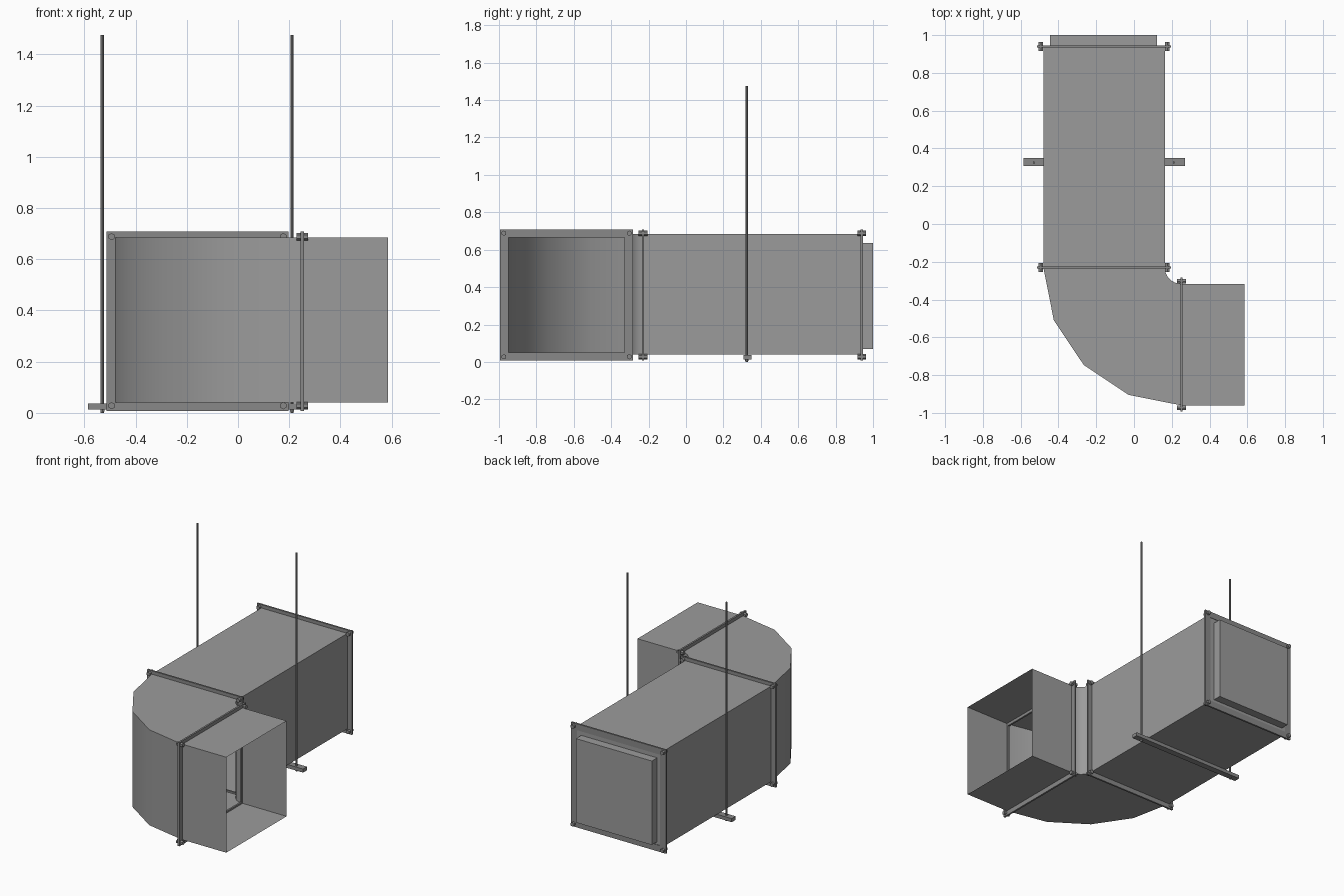
import bpy, bmesh
from math import sin, cos, pi, radians
from mathutils import Matrix, Vector

if "Cube" in bpy.data.objects:
    bpy.data.objects.remove(bpy.data.objects["Cube"])

Z0, Z1 = 0.04, 0.685          # duct bottom and top
ZC = 0.358                    # flange centre height
XL, XR = -0.48, 0.163         # long run sides
YF, YN = -0.96, -0.317        # short outlet sides
CX, CY = 0.25, -0.23          # elbow turning centre


def material(name, v):
    m = bpy.data.materials.new(name)
    m.diffuse_color = (v, v, v, 1)
    m.use_nodes = True
    m.node_tree.nodes["Principled BSDF"].inputs["Base Color"].default_value = m.diffuse_color
    return m


SHEET = material("sheet_metal", 0.33)
STEEL = material("dark_steel", 0.25)


def finish(name, bm, mat=STEEL, smooth=False):
    bmesh.ops.recalc_face_normals(bm, faces=bm.faces)
    me = bpy.data.meshes.new(name)
    bm.to_mesh(me)
    bm.free()
    me.materials.append(mat)
    ob = bpy.data.objects.new(name, me)
    bpy.context.collection.objects.link(ob)
    if smooth:
        bpy.ops.object.select_all(action='DESELECT')
        ob.select_set(True)
        bpy.context.view_layer.objects.active = ob
        bpy.ops.object.shade_smooth_by_angle(angle=radians(30))
    return ob


def duct(name, outer, inner, smooth=False):
    """Sheet-metal tube, open at both ends, between two plan outlines."""
    bm = bmesh.new()
    lo, hi = [[[bm.verts.new((*p, z)) for p in line] for line in (outer, inner)]
              for z in (Z0, Z1)]
    for a, b in zip(lo, hi):
        for k in range(len(a) - 1):
            bm.faces.new((a[k], a[k + 1], b[k + 1], b[k]))
    for o, i in (lo, hi):
        bm.faces.new(o + i[::-1])
    # orient away from the tube's inside: floor down, lid up, walls outward
    return finish(name, bm, SHEET, smooth)


def box(name, x, y, z, mat=STEEL):
    bm = bmesh.new()
    m = Matrix.Translation(((x[0] + x[1]) / 2, (y[0] + y[1]) / 2, (z[0] + z[1]) / 2))
    m = m @ Matrix.Diagonal((x[1] - x[0], y[1] - y[0], z[1] - z[0], 1))
    bmesh.ops.create_cube(bm, size=1, matrix=m)
    return finish(name, bm, mat)


def cylinder(name, centre, r, depth, sides, rot=Matrix()):
    bm = bmesh.new()
    bmesh.ops.create_cone(bm, cap_ends=True, segments=sides, radius1=r, radius2=r,
                          depth=depth, matrix=Matrix.Translation(centre) @ rot)
    return finish(name, bm)


def flange(name, centre, turn=0):
    """Thin rectangular frame in the local XZ plane, with a bolt in each corner."""
    place = Matrix.Translation(centre) @ Matrix.Rotation(turn, 4, 'Z')
    corners = [(-1, -1), (1, -1), (1, 1), (-1, 1)]
    bm = bmesh.new()
    outer = [bm.verts.new((sx * 0.355, -0.006, sz * 0.35)) for sx, sz in corners]
    inner = [bm.verts.new((sx * 0.311, -0.006, sz * 0.307)) for sx, sz in corners]
    faces = [bm.faces.new((outer[k], outer[(k + 1) % 4], inner[(k + 1) % 4], inner[k]))
             for k in range(4)]
    ext = bmesh.ops.extrude_face_region(bm, geom=faces, use_keep_orig=True)
    bmesh.ops.translate(bm, vec=(0, 0.012, 0),
                        verts=[v for v in ext['geom'] if isinstance(v, bmesh.types.BMVert)])
    bm.transform(place)
    finish(name, bm)
    rot = Matrix.Rotation(turn, 4, 'Z') @ Matrix.Rotation(pi / 2, 4, 'X')
    for k, (sx, sz) in enumerate(corners):
        cylinder(f"{name}_bolt_{k}", place @ Vector((sx * 0.335, 0, sz * 0.33)),
                 0.014, 0.046, 6, rot)


def arc(r, n):
    return [(CX + r * cos(pi + k * pi / 2 / n), CY + r * sin(pi + k * pi / 2 / n))
            for k in range(n + 1)]


# Sheet-metal runs: faceted outer bend, finer inner bend
duct("straight_duct", [(XL, 0.94), (XL, CY)], [(XR, 0.94), (XR, CY)])
duct("elbow_duct", arc(0.73, 4), arc(0.087, 8), smooth=True)
duct("outlet_duct", [(CX, YF), (0.585, YF)], [(CX, YN), (0.585, YN)])

# Bolted flanges at the joints
xc, yc = (XL + XR) / 2, (YF + YN) / 2
flange("rear_flange", (xc, 0.94, ZC), 0)
flange("elbow_flange", (xc, CY, ZC), 0)
flange("outlet_flange", (CX + 0.001, yc, ZC), pi / 2)

# Closing plate and raised panel at the rear end
box("end_plate", (XL + 0.003, XR - 0.003), (0.937, 0.943), (Z0 + 0.003, Z1 - 0.003), SHEET)
box("end_cap", (-0.445, 0.122), (0.94, 1.0), (0.07, 0.637), SHEET)

# Ceiling hanger: cross bar, threaded rods and nuts
box("hanger_bar", (-0.586, 0.271), (0.307, 0.349), (0.013, 0.037))
for side, x in (("left", -0.53), ("right", 0.211)):
    cylinder(f"{side}_hanger_rod", (x, 0.325, 0.738), 0.006, 1.476, 8)
    cylinder(f"{side}_hanger_nut", (x, 0.325, 0.009), 0.009, 0.008, 6)
